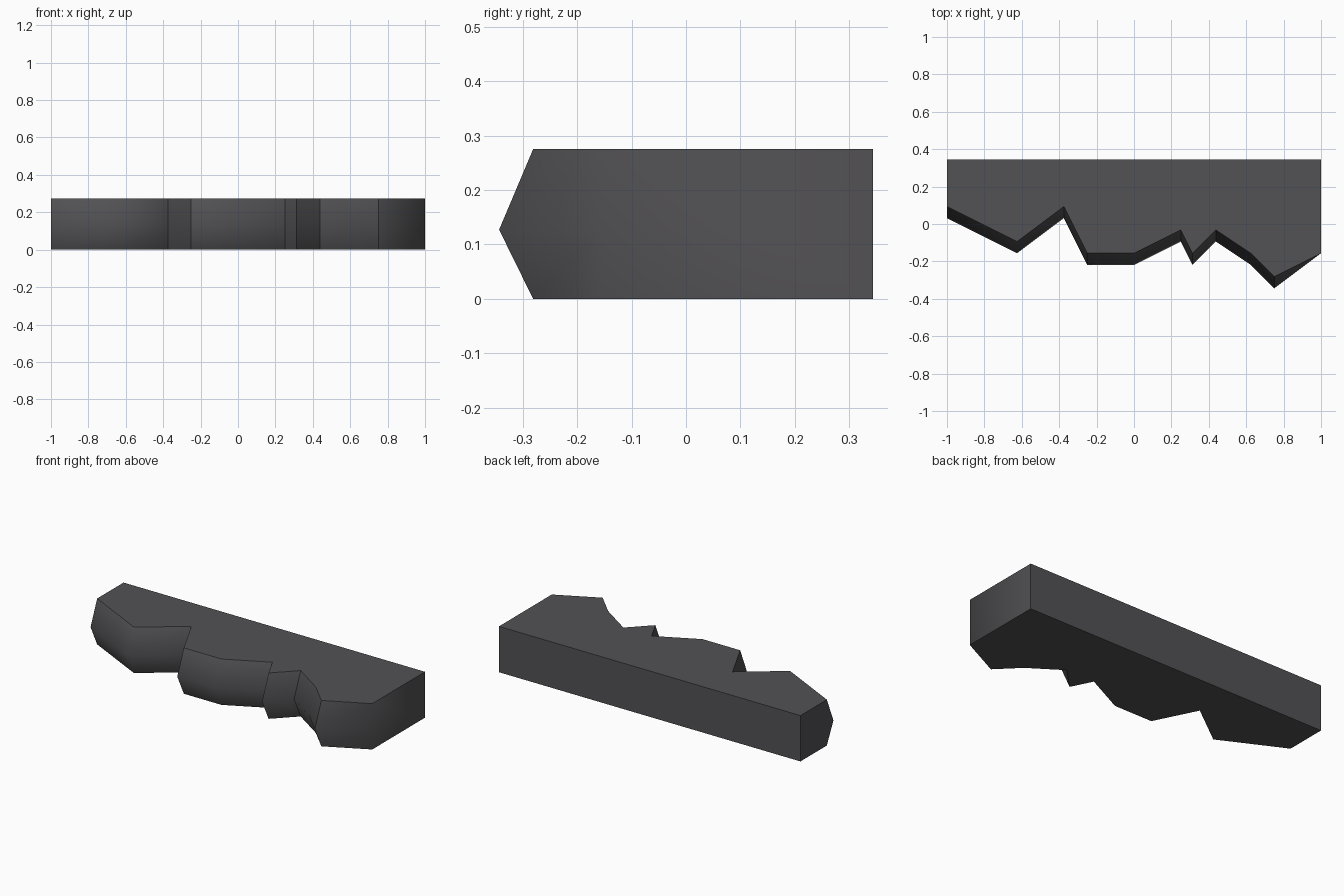
import bpy, bmesh

if "Cube" in bpy.data.objects:
    bpy.data.objects.remove(bpy.data.objects["Cube"])

# Jagged front outline (x, y), left to right; units follow a 1/16 grid
U = 0.0625
BACK = 5.5 * U
front = [(-16, 1.5), (-10, -1.5), (-6, 1.5), (-4, -2.5), (0, -2.5), (4, -0.5),
         (5, -2.5), (7, -0.5), (10, -2.5), (12, -4.5), (16, -2.5)]
front = [(x * U, y * U) for x, y in front]
crease_x = [x * U for x in (-16, -6, -4, 4, 5, 7, 12)]   # columns with a hard edge
TOP, MID, BULGE = 0.275, 0.127, U

bm = bmesh.new()


def column(x, y):
    """Bottom, middle and top points; the middle bulges except at the right end."""
    bulge = 0 if x > 0.99 else BULGE
    return [bm.verts.new(p) for p in ((x, y, 0), (x, y - bulge, MID), (x, y, TOP))]


cols = [column(x, y) for x, y in front]
back_l = [bm.verts.new((-1, BACK, z)) for z in (0, TOP)]
back_r = [bm.verts.new((1, BACK, z)) for z in (0, TOP)]

# Bulged front strip
for a, b in zip(cols, cols[1:]):
    for i in range(2):
        bm.faces.new((a[i], b[i], b[i + 1], a[i + 1])).smooth = True
# Right end blends into the front strip
c = cols[-1]
bm.faces.new((c[0], back_r[0], back_r[1], c[2], c[1])).smooth = True
# Left end, back, top and bottom
c = cols[0]
bm.faces.new((back_l[0], c[0], c[1], c[2], back_l[1]))
bm.faces.new((back_r[0], back_l[0], back_l[1], back_r[1]))
bm.faces.new([c[2] for c in cols] + [back_r[1], back_l[1]])
bm.faces.new([back_l[0], back_r[0]] + [c[0] for c in reversed(cols)])
bmesh.ops.recalc_face_normals(bm, faces=bm.faces)

# Hard edges: borders of flat faces and the marked creases
for e in bm.edges:
    flat_border = not all(f.smooth for f in e.link_faces)
    a, b = (v.co for v in e.verts)
    crease = abs(a.x - b.x) < 1e-5 and any(abs(a.x - x) < 1e-5 for x in crease_x)
    e.smooth = not (flat_border or crease)

mesh = bpy.data.meshes.new("rock_ledge")
bm.to_mesh(mesh)
bm.free()
ledge = bpy.data.objects.new("rock_ledge", mesh)
bpy.context.collection.objects.link(ledge)

# Dark grey stone
stone = bpy.data.materials.new("dark grey stone")
stone.diffuse_color = (0.085, 0.082, 0.087, 1)
stone.use_nodes = True
stone.node_tree.nodes["Principled BSDF"].inputs["Base Color"].default_value = stone.diffuse_color
mesh.materials.append(stone)
